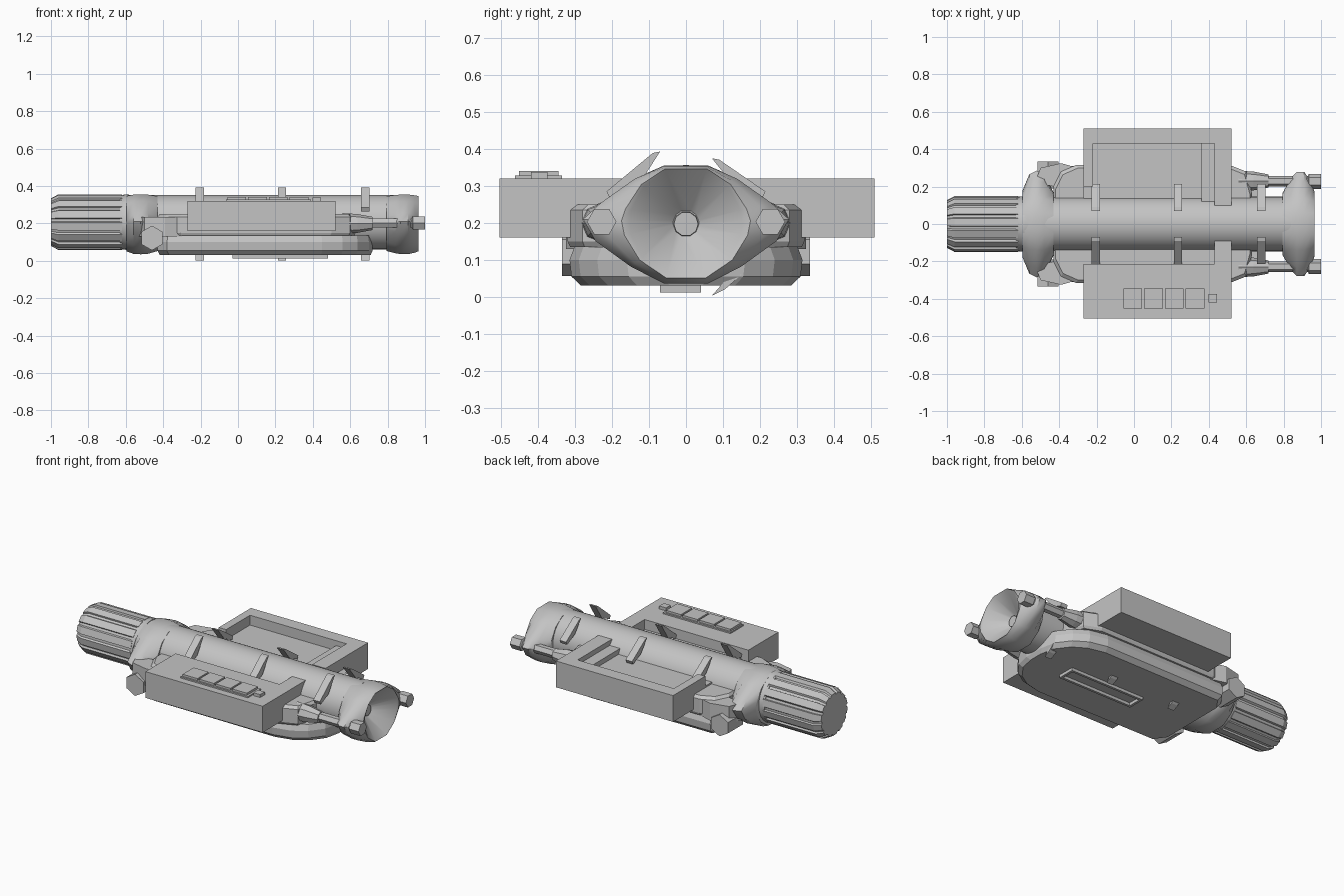
import bpy, bmesh, math
from mathutils import Vector

if "Cube" in bpy.data.objects:
    bpy.data.objects.remove(bpy.data.objects["Cube"])

grey = bpy.data.materials.new("mid grey")
grey.diffuse_color = (0.55, 0.55, 0.55, 1)
grey.use_nodes = True
grey.node_tree.nodes["Principled BSDF"].inputs["Base Color"].default_value = grey.diffuse_color
CZ = 0.207  # height of the tube axis


def finish(name, bm, smooth=None):
    bmesh.ops.recalc_face_normals(bm, faces=bm.faces)
    me = bpy.data.meshes.new(name)
    bm.to_mesh(me)
    bm.free()
    me.materials.append(grey)
    ob = bpy.data.objects.new(name, me)
    bpy.context.collection.objects.link(ob)
    if smooth:
        bpy.ops.object.select_all(action='DESELECT')
        ob.select_set(True)
        bpy.context.view_layer.objects.active = ob
        bpy.ops.object.shade_smooth_by_angle(angle=math.radians(smooth))
    return ob


def loft(name, rings, smooth=None):
    """Skin a list of equal-length point rings, capping both ends."""
    bm = bmesh.new()
    vs = [[bm.verts.new(p) for p in r] for r in rings]
    n = len(rings[0])
    for a, b in zip(vs, vs[1:]):
        for i in range(n):
            j = (i + 1) % n
            bm.faces.new((a[i], a[j], b[j], b[i]))
    bm.faces.new(vs[0])
    bm.faces.new(vs[-1])
    return finish(name, bm, smooth)


def box(name, x0, x1, y0, y1, z0, z1):
    return loft(name, [[(x0, y0, z), (x1, y0, z), (x1, y1, z), (x0, y1, z)] for z in (z0, z1)])


def circle(x, r, n, y=0, z=CZ):
    return [(x, y + r * math.cos(2 * math.pi * i / n), z + r * math.sin(2 * math.pi * i / n))
            for i in range(n)]


def outline(half, z, s=1.0, inset=0.0):
    """Mirrored plan outline given by (x, y) points of the +y half."""
    pts = half + [(x, -y) for x, y in reversed(half)]
    cx = 0.15
    return [(cx + (x - cx) * s, math.copysign(max(abs(y) * s - inset, 0.01), y), z) for x, y in pts]


# main tube
loft("main_tube", [circle(-0.62, 0.146, 32), circle(0.84, 0.146, 32)], 40)


# ribbed grip with chamfered end
def ribbed(x, r):
    pts = []
    for k in range(14):
        for da, f in ((0.02, 1), (0.3, 1), (0.32, 0.93), (0.42, 0.93)):
            a = 2 * math.pi * k / 14 + da
            pts.append((x, f * r * math.cos(a), CZ + f * r * math.sin(a)))
    return pts


loft("ribbed_grip", [ribbed(-1.0, 0.128), ribbed(-0.96, 0.149), ribbed(-0.62, 0.149)])
loft("grip_ring", [circle(-0.63, 0.144, 24), circle(-0.585, 0.15, 24)], 40)

# eared collars: round band that swells into side ears
EAR = [(0.06, 0.355), (0.14, 0.32), (0.235, 0.255), (0.285, 0.21), (0.25, 0.15),
       (0.15, 0.08), (0.06, 0.035)]


def ear_ring(x, t):
    """t = 0 gives a round band, t = 1 the full eared section."""
    half = []
    for y, z in EAR:
        a = math.atan2(z - 0.2, y)
        cy, cz = 0.155 * math.cos(a), 0.2 + 0.155 * math.sin(a)
        half.append((x, cy + (y - cy) * t, cz + (z - cz) * t))
    return half + [(x, -y, z) for x, y, z in reversed(half)]


loft("rear_collar", [ear_ring(-0.595, 0.2), ear_ring(-0.56, 0.85), ear_ring(-0.52, 1),
                     ear_ring(-0.48, 0.85), ear_ring(-0.43, 0.1)], 35)


# front collar with a hollow cone mouth
def mouth(x, r):
    rr = []
    for _, y, z in ear_ring(x, 0):
        a = math.atan2(z - 0.2, y)
        rr.append((x, r * math.cos(a), 0.2 + r * math.sin(a)))
    return rr


loft("front_collar", [ear_ring(0.795, 0.1), ear_ring(0.84, 0.7), ear_ring(0.87, 0.95),
                      ear_ring(0.91, 0.95), ear_ring(0.945, 0.55), ear_ring(0.965, 0.15),
                      mouth(0.96, 0.152), mouth(0.855, 0.035)], 35)
loft("mouth_nub", [circle(0.85, 0.035, 10, 0, 0.197), circle(0.875, 0.033, 10, 0, 0.197)], 40)

# lower hull with chamfered edges and rounded nose
hull = [(-0.43, 0.24), (-0.38, 0.31), (0.45, 0.315), (0.56, 0.29), (0.64, 0.24), (0.70, 0.16), (0.72, 0.07)]
loft("lower_hull", [outline(hull, 0.03, 0.98, 0.025), outline(hull, 0.055, 1, 0.005),
                    outline(hull, 0.10), outline(hull, 0.135, 0.99, 0.01)])

# upper hull layer
deck = [(-0.43, 0.20), (-0.39, 0.28), (-0.31, 0.315), (0.50, 0.32), (0.60, 0.28), (0.63, 0.17)]
loft("upper_hull", [outline(deck, 0.135, 0.98), outline(deck, 0.15), outline(deck, 0.235),
                    outline(deck, 0.25, 0.98, 0.01)])

# underside slot frame and small studs
box("slot_side_a", -0.03, 0.48, -0.07, -0.055, 0.012, 0.035)
box("slot_side_b", -0.03, 0.48, 0.025, 0.04, 0.012, 0.035)
box("slot_end_a", -0.03, -0.015, -0.07, 0.04, 0.012, 0.035)
box("slot_end_b", 0.465, 0.48, -0.07, 0.04, 0.012, 0.035)

# control box on the front side
box("control_box", -0.27, 0.52, -0.505, -0.215, 0.16, 0.32)
box("control_box_arm", 0.43, 0.52, -0.215, -0.09, 0.16, 0.32)
box("control_box_ledge", -0.22, 0.43, -0.215, -0.10, 0.16, 0.26)
box("button_panel", -0.065, 0.39, -0.462, -0.335, 0.32, 0.328)
for i in range(4):
    x = -0.057 + i * 0.111
    box("button", x, x + 0.10, -0.452, -0.345, 0.32, 0.341)
box("small_button", 0.397, 0.443, -0.42, -0.375, 0.32, 0.338)

# open tray on the back side
box("tray_floor", -0.27, 0.52, 0.12, 0.51, 0.16, 0.26)
box("tray_back_wall", -0.27, 0.52, 0.43, 0.51, 0.16, 0.32)
box("tray_left_wall", -0.27, -0.22, 0.20, 0.51, 0.16, 0.32)
box("tray_right_wall", 0.43, 0.52, 0.10, 0.51, 0.16, 0.32)
box("tray_step", 0.36, 0.43, 0.12, 0.43, 0.16, 0.29)

# slanted fins beside the tube, top and bottom
for x in (-0.205, 0.235, 0.68):
    for s in (1, -1):
        top = 0.375 if s > 0 else 0.393
        prof = [(0.07, top), (0.09, top - 0.004), (0.215, 0.285), (0.205, 0.265), (0.13, 0.30)]
        loft("tube_fin", [[(xx, s * y, z) for y, z in prof] for xx in (x - 0.022, x + 0.022)])
    prof = [(0.07, 0.003), (0.105, 0.02), (0.15, 0.06), (0.12, 0.06)]
    loft("lower_fin", [[(xx, y, z) for y, z in prof] for xx in (x - 0.022, x + 0.022)])

for s in (1, -1):
    # hexagonal side rods, sleeves and struts
    loft("hex_rod", [circle(0.55, 0.028, 6, s * 0.228, 0.203), circle(0.93, 0.028, 6, s * 0.228, 0.203),
                     circle(0.935, 0.04, 6, s * 0.228, 0.203), circle(1.0, 0.04, 6, s * 0.228, 0.203)])
    loft("rod_sleeve", [circle(0.56, 0.055, 8, s * 0.23, 0.20), circle(0.64, 0.05, 8, s * 0.23, 0.20),
                        circle(0.72, 0.035, 8, s * 0.23, 0.20)])
    # pivot knobs by the rear collar
    prof = [(-0.46 + 0.066 * math.cos(math.radians(a)), 0.122 + 0.066 * math.sin(math.radians(a)))
            for a in range(30, 390, 60)]
    loft("pivot_knob", [[(x, s * y, z) for x, z in prof] for y in (0.19, 0.335)])
    # bracket between collar and hull
    loft("rear_bracket", [[(x, s * y, z) for x, y in ((-0.53, 0.22), (-0.50, 0.30), (-0.39, 0.325),
                                                      (-0.30, 0.30), (-0.32, 0.18))]
                          for z in (0.13, 0.235)])
